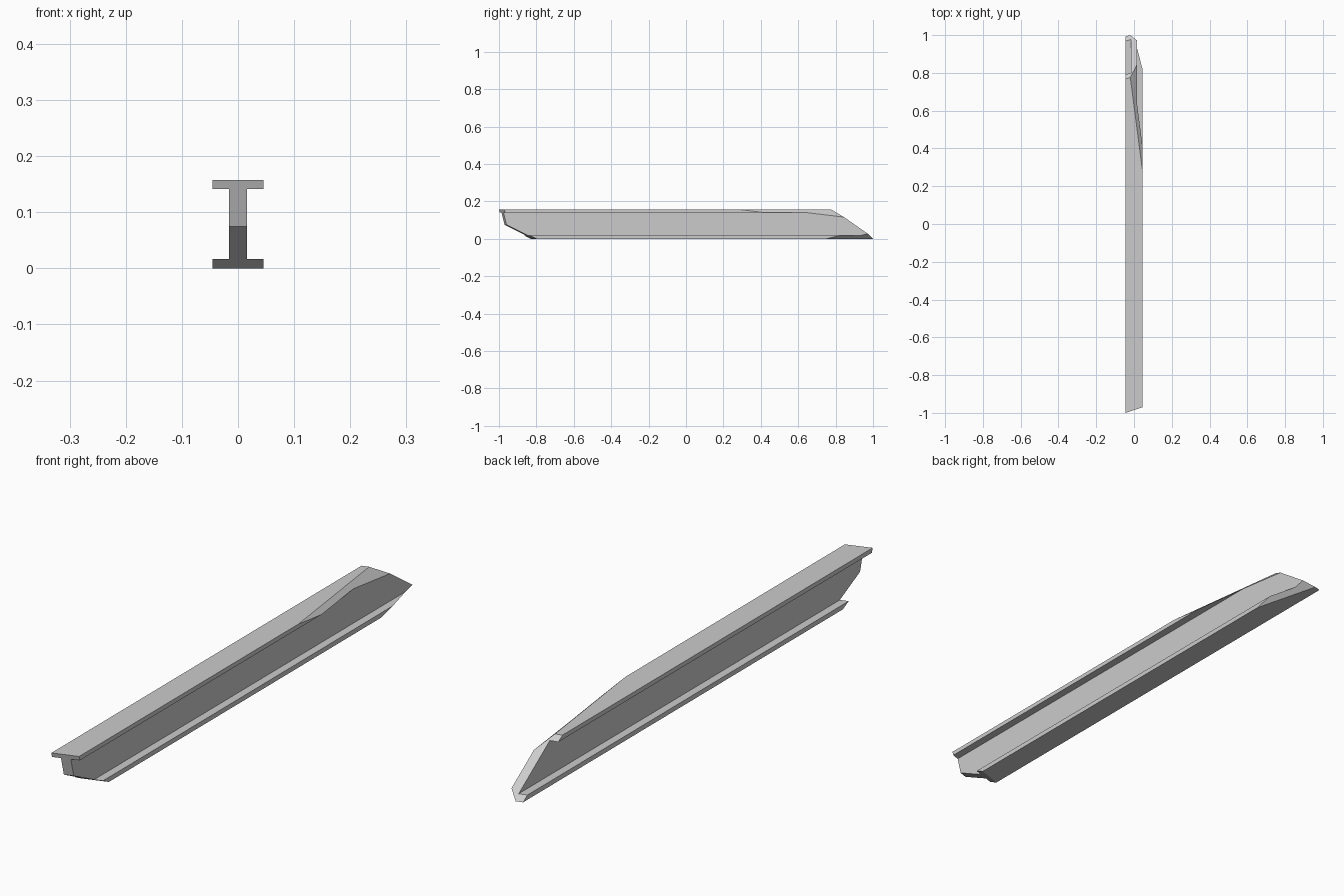
import bpy, bmesh
from mathutils import Vector

if "Cube" in bpy.data.objects:
    bpy.data.objects.remove(bpy.data.objects["Cube"])

# I-beam cross-section (x, z)
W, T, H = 0.045, 0.016, 0.157
LOW, HIGH = 0.017, 0.141
right = [(W, 0), (W, LOW), (T, LOW), (T, HIGH), (W, HIGH), (W, H)]
profile = right + [(-x, z) for x, z in reversed(right)]

bm = bmesh.new()
face = bm.faces.new([bm.verts.new((x, -1.1, z)) for x, z in profile])
bar = bmesh.ops.extrude_face_region(bm, geom=[face])
verts = [g for g in bar["geom"] if isinstance(g, bmesh.types.BMVert)]
bmesh.ops.translate(bm, verts=verts, vec=(0, 2.2, 0))
bmesh.ops.recalc_face_normals(bm, faces=bm.faces)


def cut(point, normal):
    """Slice off everything on the normal's side and cap the cut."""
    geom = bm.verts[:] + bm.edges[:] + bm.faces[:]
    res = bmesh.ops.bisect_plane(bm, geom=geom, dist=1e-6, plane_co=Vector(point),
                                 plane_no=Vector(normal).normalized(), clear_outer=True)
    edges = [e for e in res["geom_cut"] if isinstance(e, bmesh.types.BMEdge)]
    caps = bmesh.ops.edgeloop_fill(bm, edges=edges)
    bmesh.ops.recalc_face_normals(bm, faces=bm.faces)


# Front end: skewed near-vertical cut, then undercut
cut((-W, -1.0, H), (0.33, -1, -0.25))
cut((0, -0.965, 0.075), (0.33, -1, -2.0))
# Back end: sloped cut, shallow bevel on the top right, trimmed lower right corner
cut((-0.02, 1.0, 0.0), (-0.2, 0.7, 1))
cut((W, 0.28, H), (0.92, 0.12, 1))
cut((W, 0.75, 0), (3.85, 1, -4.1))

mesh = bpy.data.meshes.new("beam")
bm.to_mesh(mesh)
bm.free()
beam = bpy.data.objects.new("beam", mesh)
bpy.context.collection.objects.link(beam)
